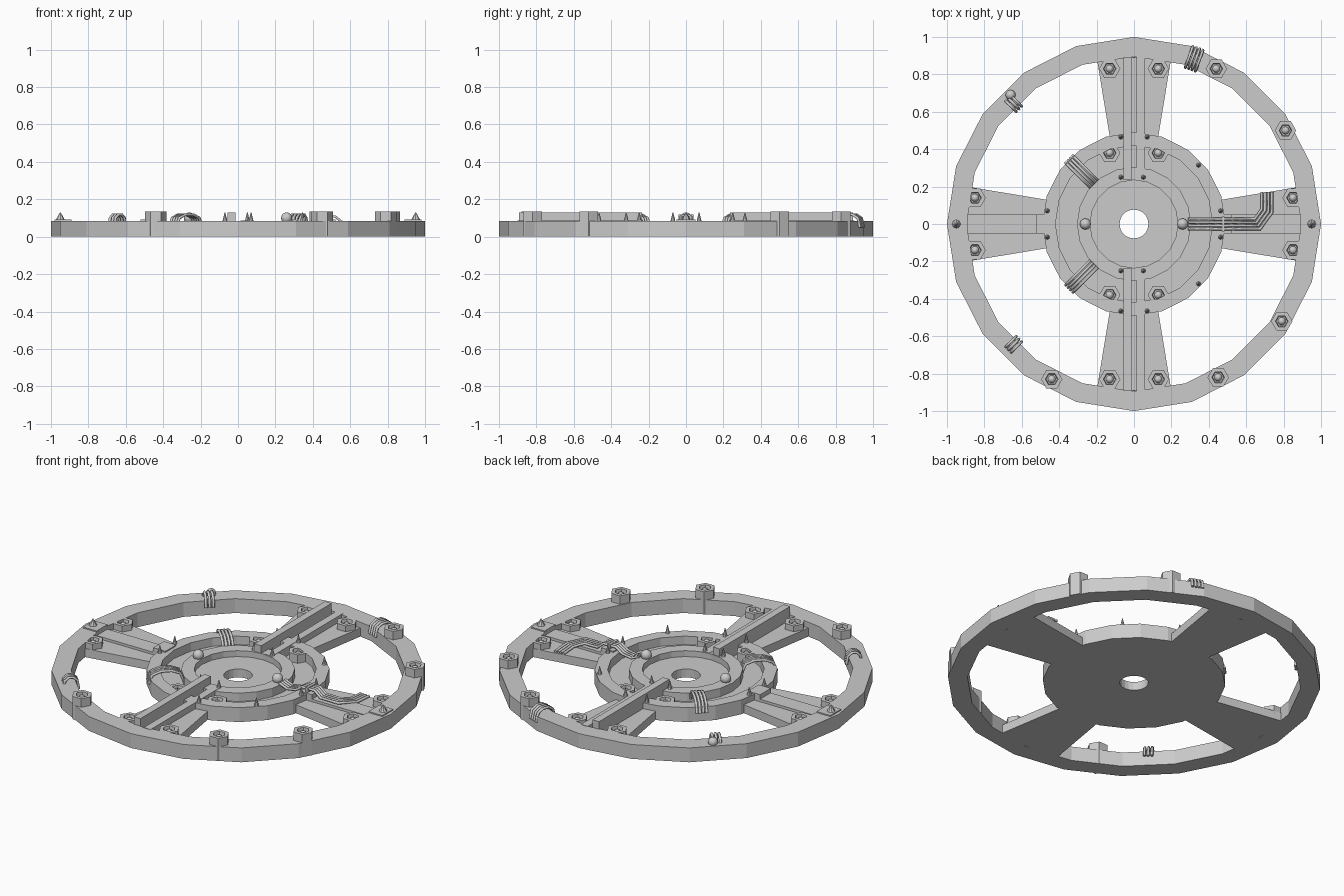
import bpy, bmesh, math
from mathutils import Vector

cube = bpy.data.objects.get("Cube")
if cube:
    bpy.data.objects.remove(cube, do_unlink=True)

grey = bpy.data.materials.new("plain_grey")
grey.use_nodes = True
tone = (0.6, 0.6, 0.6, 1)
grey.diffuse_color = tone
grey.node_tree.nodes["Principled BSDF"].inputs["Base Color"].default_value = tone


def finish(name, bm):
    bmesh.ops.recalc_face_normals(bm, faces=bm.faces)
    mesh = bpy.data.meshes.new(name)
    bm.to_mesh(mesh)
    bm.free()
    mesh.materials.append(grey)
    obj = bpy.data.objects.new(name, mesh)
    bpy.context.collection.objects.link(obj)
    return obj


def lathe(name, profile, sides, x=0, y=0):
    """Turn a closed (radius, height) profile into a ring."""
    bm = bmesh.new()
    rings = []
    for i in range(sides):
        a = math.tau * i / sides
        rings.append([bm.verts.new((x + r * math.cos(a), y + r * math.sin(a), z))
                      for r, z in profile])
    n = len(profile)
    for i in range(sides):
        p, q = rings[i], rings[(i + 1) % sides]
        for j in range(n):
            k = (j + 1) % n
            bm.faces.new((p[j], q[j], q[k], p[k]))
    return finish(name, bm)


def slab(name, outline, z0, z1):
    """Extrude a flat outline between two heights."""
    bm = bmesh.new()
    face = bm.faces.new([bm.verts.new((x, y, z0)) for x, y in outline])
    out = bmesh.ops.extrude_face_region(bm, geom=[face])
    for v in out["geom"]:
        if isinstance(v, bmesh.types.BMVert):
            v.co.z = z1
    return finish(name, bm)


def box(name, x0, x1, y0, y1, z0, z1):
    return slab(name, [(x0, y0), (x1, y0), (x1, y1), (x0, y1)], z0, z1)


def spike(name, x, y, z=0.083, r=0.013, height=0.047):
    bm = bmesh.new()
    bmesh.ops.create_cone(bm, cap_ends=True, segments=8, radius1=r, radius2=0.002, depth=height)
    bmesh.ops.translate(bm, verts=bm.verts, vec=(x, y, z + height / 2))
    return finish(name, bm)


def ball(name, x, y, z, r):
    bm = bmesh.new()
    bmesh.ops.create_uvsphere(bm, u_segments=12, v_segments=8, radius=r)
    bmesh.ops.translate(bm, verts=bm.verts, vec=(x, y, z))
    obj = finish(name, bm)
    obj.data.shade_smooth()
    return obj


def nut(name, x, y, z0, z1, r=0.057):
    """Hexagonal post with a socket and a domed bolt inside."""
    floor = z1 - 0.025
    lathe(name, [(0.001, z0), (r, z0), (r, z1), (0.034, z1), (0.03, floor), (0.001, floor)], 6, x, y)
    ball(name + "_bolt", x, y, floor, 0.021)


def cables(name, path, count, gap, r=0.008):
    """Parallel wires following one path, spread sideways."""
    curve = bpy.data.curves.new(name, "CURVE")
    curve.dimensions = "3D"
    curve.bevel_depth = r
    curve.bevel_resolution = 1
    curve.use_fill_caps = True
    pts = [Vector(p) for p in path]
    for w in range(count):
        off = (w - (count - 1) / 2) * gap
        line = curve.splines.new("POLY")
        line.points.add(len(pts) - 1)
        for i, p in enumerate(pts):
            ds = []
            if i > 0:
                ds.append((p - pts[i - 1]).xy.normalized())
            if i < len(pts) - 1:
                ds.append((pts[i + 1] - p).xy.normalized())
            mid = sum(ds, Vector((0, 0))).normalized()
            reach = off / max(mid.dot(ds[0]), 0.5)
            line.points[i].co = (p.x - mid.y * reach, p.y + mid.x * reach, p.z, 1)
    curve.materials.append(grey)
    obj = bpy.data.objects.new(name, curve)
    bpy.context.collection.objects.link(obj)


def radial_clip(name, angle, r0, r1, count, gap):
    """Wires humped over a ring wall at an angle."""
    a = math.radians(angle)
    shape = [(0, 0.05), (0.1, 0.1), (0.35, 0.118), (0.65, 0.118), (0.9, 0.1), (1, 0.05)]
    path = [((r0 + (r1 - r0) * t) * math.cos(a), (r0 + (r1 - r0) * t) * math.sin(a), z)
            for t, z in shape]
    cables(name, path, count, gap)


# Outer rim and stepped hub with its axle hole
TOP = 0.085
lathe("rim", [(0.895, 0), (1, 0), (1, TOP), (0.895, TOP)], 20)
lathe("hub", [(0.077, 0), (0.49, 0), (0.49, TOP), (0.42, TOP), (0.42, 0.035), (0.305, 0.035),
              (0.305, TOP), (0.235, TOP), (0.235, 0.05), (0.077, 0.05)], 20)

for s, side in ((1, "back"), (-1, "front")):
    # Long spokes with one tall and one low rail
    slab(side + "_spoke", [(-0.125, s * 0.44), (0.125, s * 0.44), (0.2, s * 0.892), (-0.2, s * 0.892)], 0, 0.05)
    box(side + "_tall_rail", -0.056, -0.013, s * 0.235, s * 0.893, 0.02, 0.13)
    box(side + "_low_rail", 0.013, 0.058, s * 0.235, s * 0.9, 0.02, 0.087)
    box(side + "_rail_groove", -0.02, 0.02, s * 0.235, s * 0.89, 0.02, 0.06)
    for x in (-0.13, 0.13):
        nut(side + "_spoke_nut", x, s * 0.83, 0.03, TOP)
        nut(side + "_hub_nut", x, s * 0.38, 0.03, TOP)
    for x in (-0.07, 0.05):
        spike(side + "_inner_spike", x, s * 0.25)
    for x in (-0.07, 0.07):
        spike(side + "_wall_spike", x, s * 0.465)

for s, side in ((1, "left"), (-1, "right")):
    # Cross spokes with a flat strip, end plate and clamp
    slab(side + "_spoke", [(s * 0.44, -0.125), (s * 0.44, 0.125), (s * 0.892, 0.2), (s * 0.892, -0.2)], 0, 0.05)
    box(side + "_strip", s * 0.45, s * 0.91, -0.05, 0.05, 0.02, 0.065)
    box(side + "_end_plate", s * 0.89, s * 0.98, -0.05, 0.05, 0.02, 0.092)
    box(side + "_clamp", s * 0.44, s * 0.52, -0.05, 0.05, 0.02, 0.092)
    spike(side + "_end_spike", s * 0.95, 0, 0.09, 0.024, 0.04)
    ball(side + "_hub_knob", s * 0.26, 0, 0.1, 0.03)
    for y in (-0.14, 0.14):
        nut(side + "_spoke_nut", s * 0.85, y, 0.03, TOP)
    for y in (-0.07, 0.07):
        spike(side + "_wall_spike", s * 0.463, y)

# Tall nuts around the rim
for x, y in ((0.44, 0.83), (0.81, 0.5), (0.79, -0.52), (0.45, -0.82), (-0.44, -0.83)):
    nut("rim_nut", x, y, 0, 0.135)

# Lone spikes on the hub wall, and a knob on the rim
for y in (0.315, -0.32):
    spike("hub_spike", 0.345, y)
ball("rim_knob", -0.66, 0.69, 0.095, 0.027)

# Wire bundles over the hub wall and the rim
radial_clip("hub_wires_back", 135, 0.3, 0.49, 4, 0.018)
radial_clip("hub_wires_front", 225, 0.3, 0.49, 4, 0.018)
radial_clip("rim_wires_back_right", 135, 0.87, 0.955, 3, 0.02)
radial_clip("rim_wires_front_right", 225, 0.87, 0.955, 3, 0.02)
radial_clip("rim_wires_back_left", 70, 0.88, 1.0, 4, 0.019)

# Bent cable run along the left spoke
cables("spoke_cables", [(0.29, 0, 0.09), (0.34, 0, 0.07), (0.4, 0, 0.08), (0.44, 0, 0.108), (0.52, 0, 0.108),
                        (0.56, 0, 0.075), (0.66, 0, 0.075), (0.71, 0.07, 0.065), (0.71, 0.17, 0.058)], 4, 0.018)
box("cable_clip", 0.47, 0.485, -0.04, 0.04, 0.09, 0.118)
